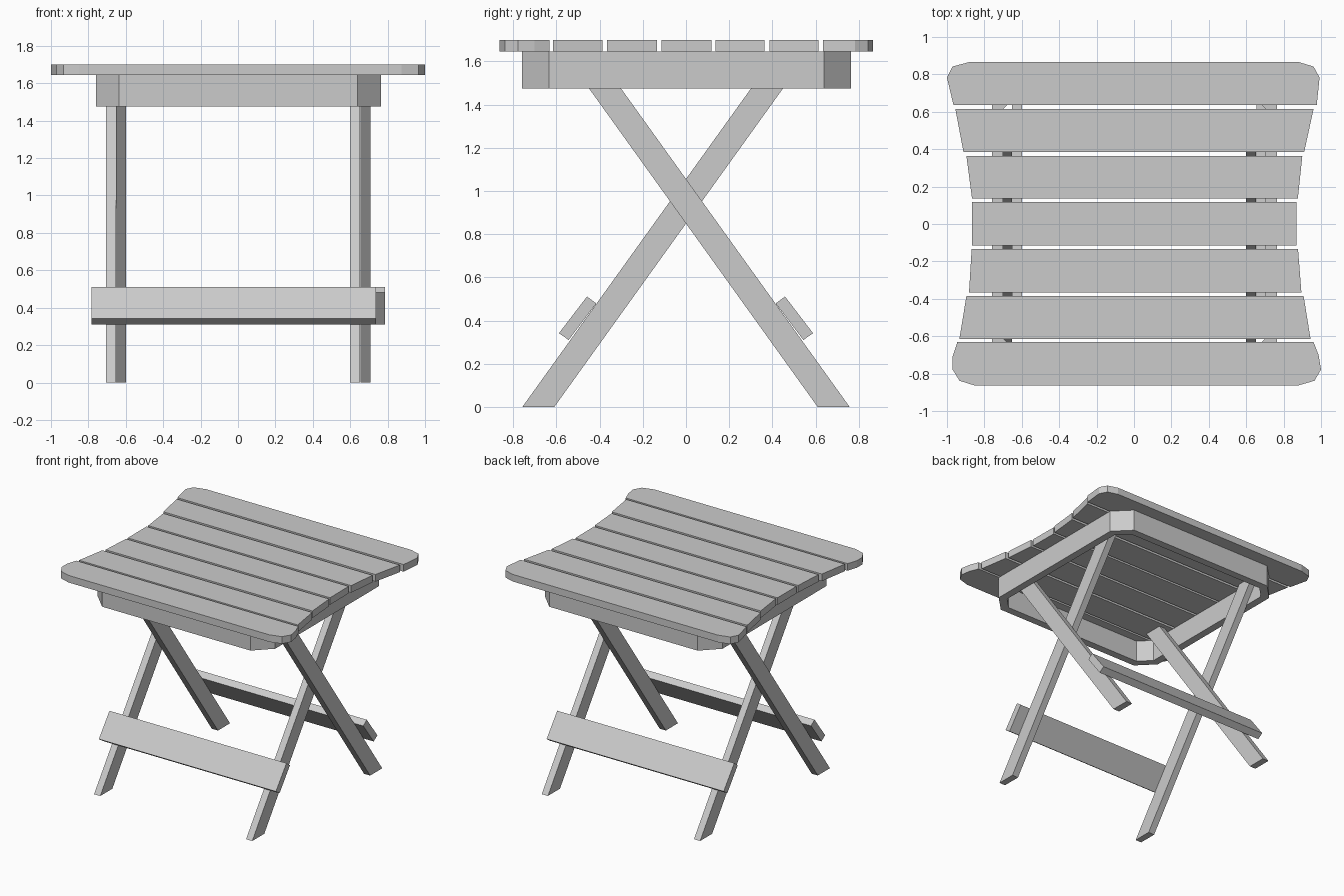
import bpy, bmesh
from mathutils import Vector

if "Cube" in bpy.data.objects:
    bpy.data.objects.remove(bpy.data.objects["Cube"])


def extrude(name, pts, direction):
    """Solid made by sweeping a closed outline along a vector."""
    bm = bmesh.new()
    face = bm.faces.new([bm.verts.new(p) for p in pts])
    res = bmesh.ops.extrude_face_region(bm, geom=[face])
    verts = [g for g in res["geom"] if isinstance(g, bmesh.types.BMVert)]
    bmesh.ops.translate(bm, verts=verts, vec=Vector(direction))
    bmesh.ops.recalc_face_normals(bm, faces=bm.faces)
    me = bpy.data.meshes.new(name)
    bm.to_mesh(me)
    bm.free()
    ob = bpy.data.objects.new(name, me)
    bpy.context.collection.objects.link(ob)
    return ob


FRAME_Z, SLAT_Z, TOP_Z = 1.475, 1.645, 1.70

# Table top slats: outlines in plan, the two outer ones with rounded corners
slats = [
    [(-0.945, -0.632), (-0.97, -0.71), (-0.97, -0.778), (-0.933, -0.838), (-0.85, -0.864),
     (0.875, -0.864), (0.965, -0.838), (1.0, -0.778), (0.987, -0.70), (0.96, -0.632)],
    [(-0.934, -0.615), (0.944, -0.615), (0.907, -0.386), (-0.896, -0.386)],
    [(-0.882, -0.365), (0.895, -0.365), (0.877, -0.134), (-0.868, -0.134)],
    [(-0.867, -0.114), (0.87, -0.114), (0.868, 0.117), (-0.867, 0.117)],
    [(-0.866, 0.136), (0.876, 0.136), (0.90, 0.364), (-0.896, 0.364)],
    [(-0.912, 0.386), (0.91, 0.386), (0.96, 0.614), (-0.955, 0.614)],
    [(-0.965, 0.635), (0.977, 0.635), (0.992, 0.783), (0.96, 0.842), (0.88, 0.866),
     (-0.88, 0.866), (-0.97, 0.842), (-1.0, 0.783)],
]
for i, outline in enumerate(slats):
    extrude(f"top_slat_{i + 1}", [(x, y, SLAT_Z) for x, y in outline], (0, 0, TOP_Z - SLAT_Z))


# Apron frame: hollow ring with chamfered corners
def octagon(h, c):
    return [(h, -c), (h, c), (c, h), (-c, h), (-h, c), (-h, -c), (-c, -h), (c, -h)]


bm = bmesh.new()
rings = [[bm.verts.new((x + 0.002, y + 0.002, z)) for x, y in octagon(h, c)]
         for h, c, z in ((0.762, 0.637, FRAME_Z), (0.762, 0.637, SLAT_Z),
                         (0.702, 0.612, SLAT_Z), (0.702, 0.612, FRAME_Z))]
for a, b in zip(rings, rings[1:] + rings[:1]):
    for i in range(8):
        j = (i + 1) % 8
        bm.faces.new((a[i], a[j], b[j], b[i]))
bmesh.ops.recalc_face_normals(bm, faces=bm.faces)
mesh = bpy.data.meshes.new("apron_frame")
bm.to_mesh(mesh)
bm.free()
bpy.context.collection.objects.link(bpy.data.objects.new("apron_frame", mesh))

# Crossed legs and foot rails: side profiles mirrored front to back
leg = [(-0.758, 0), (-0.61, 0), (0.571, SLAT_Z), (0.423, SLAT_Z)]
rail = [(-0.588, 0.342), (-0.458, 0.512), (-0.415, 0.48), (-0.543, 0.311)]
sides = (("front", 1, (-0.705, 0.60), -0.783),
         ("back", -1, (-0.652, 0.655), -0.735))
for label, s, xs, rail_x in sides:
    for side, x in zip(("left", "right"), xs):
        extrude(f"{label}_{side}_leg", [(x, s * y, z) for y, z in leg], (0.053, 0, 0))
    extrude(f"{label}_foot_rail", [(rail_x, s * y, z) for y, z in rail], (1.52, 0, 0))
